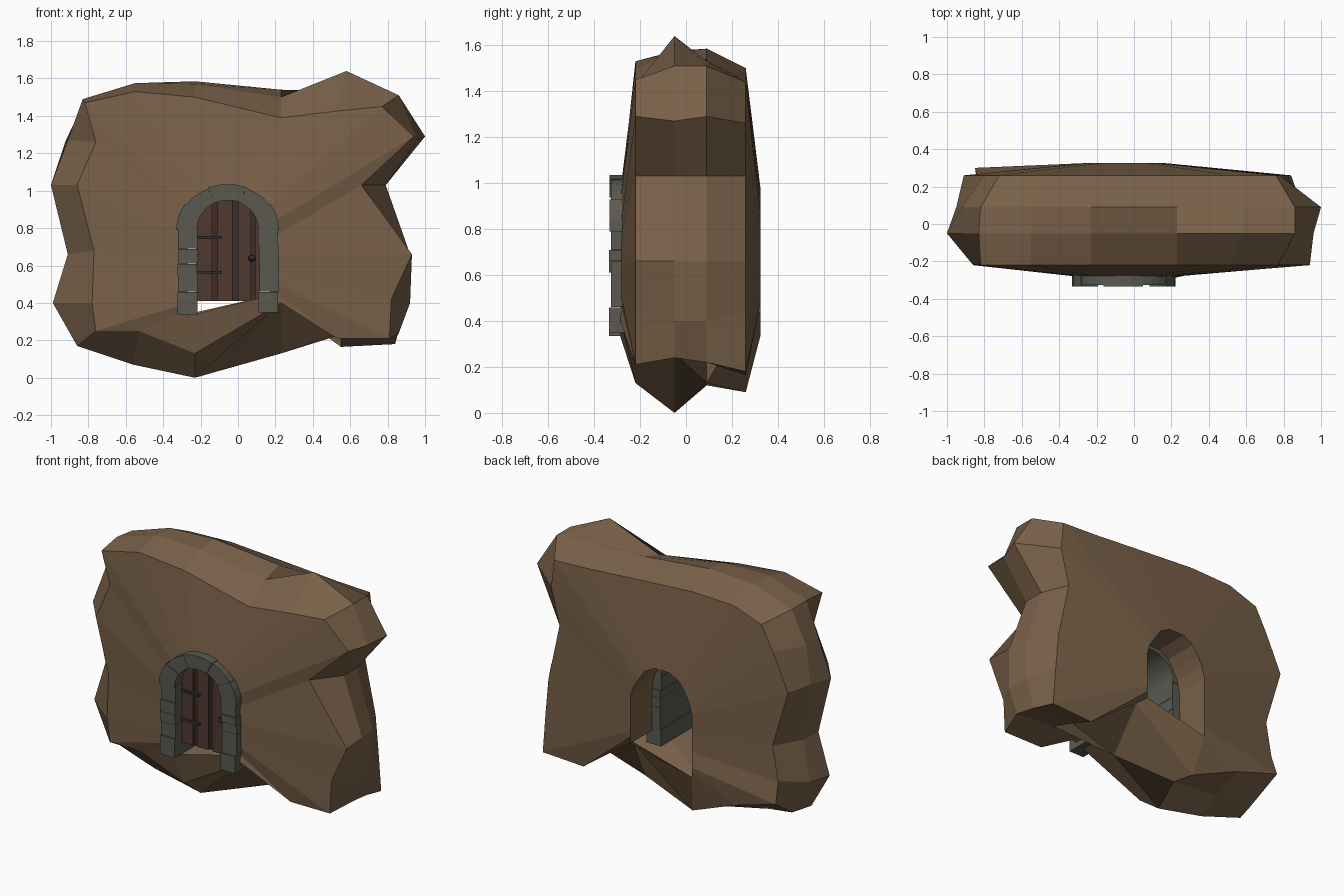
import bpy, bmesh, math, random

if "Cube" in bpy.data.objects:
    bpy.data.objects.remove(bpy.data.objects["Cube"])
random.seed(4)


def material(name, rgb):
    m = bpy.data.materials.new(name)
    m.diffuse_color = (*rgb, 1)
    m.use_nodes = True
    m.node_tree.nodes["Principled BSDF"].inputs["Base Color"].default_value = m.diffuse_color
    return m


ROCK = material("rock_brown", (0.19, 0.118, 0.065))
STONE = material("stone_grey", (0.10, 0.10, 0.083))
WOOD = material("dark_wood", (0.08, 0.04, 0.03))
GROOVE = material("groove_wood", (0.05, 0.025, 0.02))
IRON = material("iron", (0.03, 0.03, 0.035))


def finish(name, bm, mat):
    bmesh.ops.recalc_face_normals(bm, faces=bm.faces)
    me = bpy.data.meshes.new(name)
    bm.to_mesh(me)
    bm.free()
    ob = bpy.data.objects.new(name, me)
    bpy.context.collection.objects.link(ob)
    me.materials.append(mat)
    return ob


def prism(bm, pts, y0, y1):
    """Extrude an x-z outline from y0 to y1."""
    a = [bm.verts.new((x, y0, z)) for x, z in pts]
    b = [bm.verts.new((x, y1, z)) for x, z in pts]
    bm.faces.new(a)
    bm.faces.new(b[::-1])
    for i in range(len(pts)):
        j = (i + 1) % len(pts)
        bm.faces.new((a[i], b[i], b[j], a[j]))


def rect(x0, x1, z0, z1):
    return [(x0, z0), (x1, z0), (x1, z1), (x0, z1)]


# Rock: four outline loops from front to back (top, right, bottom, left)
front = [(-.82, 1.47), (-.55, 1.53), (-.23, 1.50), (.23, 1.39), (.52, 1.425), (.77, 1.45),
         (.94, 1.29), (.66, 1.03), (.93, .66), (.82, .42),
         (.81, .21), (.53, .21), (.23, .40), (-.23, .13), (-.53, .25), (-.76, .25),
         (-.78, .40), (-.77, .68), (-.86, 1.03), (-.76, 1.26)]
mid_a = [(-.83, 1.49), (-.55, 1.575), (-.23, 1.57), (.23, 1.50), (.58, 1.64), (.86, 1.51),
         (.96, 1.27), (.79, 1.03), (.92, .66), (.92, .40),
         (.86, .24), (.58, .26), (.23, .40), (-.23, 0), (-.56, .07), (-.86, .17),
         (-.99, .40), (-.91, .66), (-1.0, 1.03), (-.91, 1.27)]
mid_b = [(-.82, 1.48), (-.55, 1.57), (-.23, 1.585), (.23, 1.54), (.58, 1.53), (.86, 1.51),
         (1.0, 1.29), (.79, 1.03), (.90, .66), (.90, .40),
         (.85, .22), (.55, .23), (.23, .13), (-.23, .12), (-.56, .15), (-.82, .17),
         (-.95, .40), (-.90, .66), (-.95, 1.03), (-.92, 1.27)]
back = [(-.72, 1.42), (-.52, 1.49), (-.23, 1.50), (.23, 1.47), (.52, 1.45), (.76, 1.44),
        (.78, 1.26), (.72, 1.03), (.80, .66), (.82, .44),
        (.84, .18), (.55, .165), (.20, .42), (-.23, .09), (-.55, .22), (-.85, .31),
        (-.84, .44), (-.80, .66), (-.91, 1.03), (-.80, 1.27)]
# Tunnel mouth, matched point for point to the outline loops
hole = [(-.22, .87), (-.18, .93), (-.11, .97), (.0, .97), (.07, .93), (.11, .87),
        (.15, .81), (.17, .74), (.17, .65), (.17, .58),
        (.17, .52), (.17, .48), (.17, .44), (-.27, .34), (-.27, .37), (-.27, .40),
        (-.27, .50), (-.27, .62), (-.27, .74), (-.25, .81)]

bm = bmesh.new()
rings = []
for loop, y in ((hole, -.285), (front, -.22), (mid_a, -.05),
                (mid_b, .09), (back, .26), (hole, .325)):
    rings.append([bm.verts.new((x, y, z)) for x, z in loop])
rings[1][12].co.y = -.285
rings[0][13].co.z = .33
rings[4][14].co.y, rings[4][15].co.y = .29, .30
for r0, r1 in zip(rings, rings[1:] + rings[:1]):
    for i in range(20):
        j = (i + 1) % 20
        # leave the tunnel floor open above the undercut
        if r0 is rings[-1] and i == 12:
            continue
        bm.faces.new((r0[i], r0[j], r1[j], r1[i]))
finish("rock", bm, ROCK)

# Stone jambs: stacked blocks with uneven faces
CX, CZ = -.055, .79
DEEP = .10
for side, rows in ((-1, (.335, .46, .545, .61, .69, .80)), (1, (.35, .46, .60, .66, .71, .80))):
    bm = bmesh.new()
    for k, (z0, z1) in enumerate(zip(rows, rows[1:])):
        j = random.uniform(-.005, .005)
        yf = -.335 if k in (0, 3) else -.327
        x0, x1 = sorted((CX + side * (.165 + j), CX + side * (.27 + j)))
        prism(bm, rect(x0, x1, z0, z1 - .001), yf, DEEP + j)
    finish("left_jamb" if side < 0 else "right_jamb", bm, STONE)

# Arch stones
bm = bmesh.new()
joints = (180, 146, 113, 68, 34, 0)
for k, (a0, a1) in enumerate(zip(joints, joints[1:])):
    ang = [math.radians(a0 + (a1 - a0) * t / 3) for t in range(4)]
    grow = .006 * (k % 2 == 0)
    out = [(CX + (.27 + grow) * math.cos(a), CZ + (.24 + grow) * math.sin(a)) for a in ang]
    inn = [(CX + .165 * math.cos(a), CZ + .16 * math.sin(a)) for a in ang]
    prism(bm, out + inn[::-1], -.333 + .007 * (k % 2), DEEP)
finish("arch_stones", bm, STONE)

# Door planks following the arch, with narrow recessed strips
edges = (-.225, -.14, -.11, -.03, 0, .07, .09, .115)
planks, strips = bmesh.new(), bmesh.new()
for k, (x0, x1) in enumerate(zip(edges, edges[1:])):
    xs = [x0 + (x1 - x0) * t / 3 for t in range(4)]
    top = [(x, CZ + .165 * math.sqrt(max(0, 1 - ((x - CX) / .172) ** 2))) for x in xs]
    pts = [(x0, .41), (x1, .41)] + top[::-1]
    if k % 2:
        prism(strips, pts, -.245, -.225)
    else:
        prism(planks, pts, -.26, -.225)
finish("door_planks", planks, WOOD)
finish("door_strips", strips, GROOVE)

# Hinge straps
bm = bmesh.new()
for z in (.565, .75):
    prism(bm, rect(-.22, -.085, z - .007, z + .007), -.275, -.255)
finish("hinges", bm, IRON)

# Door ring and its boss
bpy.ops.mesh.primitive_torus_add(major_segments=12, minor_segments=6, major_radius=.015,
                                 minor_radius=.005, location=(.075, -.28, .638),
                                 rotation=(math.pi / 2, 0, 0))
bpy.context.object.name = "door_ring"
bpy.context.object.data.materials.append(IRON)
bpy.ops.mesh.primitive_cylinder_add(vertices=8, radius=.012, depth=.04, location=(.075, -.27, .642),
                                    rotation=(math.pi / 2, 0, 0))
bpy.context.object.name = "ring_boss"
bpy.context.object.data.materials.append(IRON)
